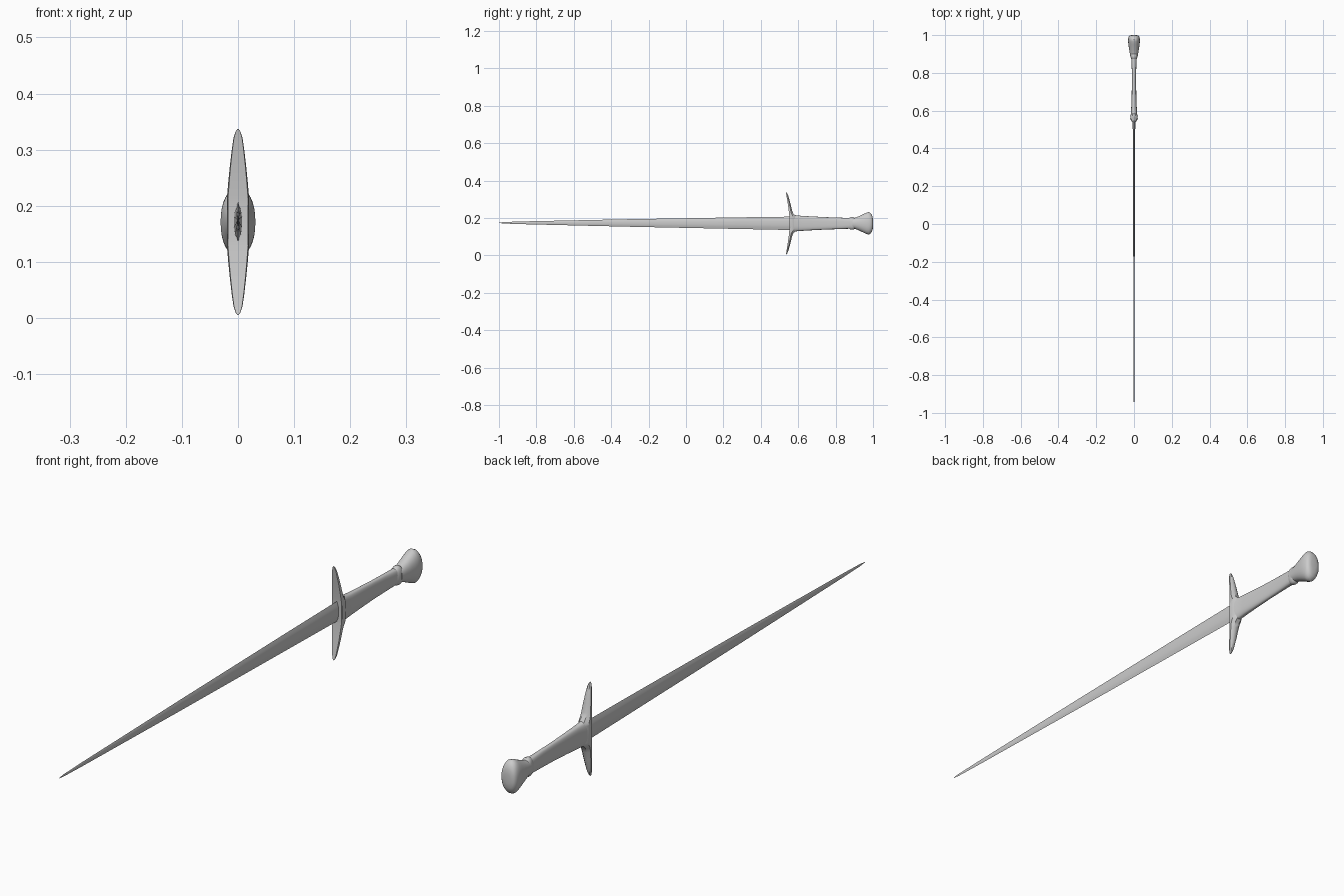
import bpy, bmesh, math

if "Cube" in bpy.data.objects:
    bpy.data.objects.remove(bpy.data.objects["Cube"])

ZC = 0.171  # height of the sword's axis


def loft(name, rings, angle=35):
    """Skin a list of equal-length point rings and cap both ends."""
    bm = bmesh.new()
    loops = [[bm.verts.new(p) for p in ring] for ring in rings]
    n = len(loops[0])
    for a, b in zip(loops, loops[1:]):
        for i in range(n):
            j = (i + 1) % n
            bm.faces.new((a[i], a[j], b[j], b[i]))
    bm.faces.new(loops[0][::-1])
    bm.faces.new(loops[-1])
    bmesh.ops.recalc_face_normals(bm, faces=bm.faces)
    mesh = bpy.data.meshes.new(name)
    bm.to_mesh(mesh)
    bm.free()
    ob = bpy.data.objects.new(name, mesh)
    bpy.context.collection.objects.link(ob)
    bpy.ops.object.select_all(action='DESELECT')
    ob.select_set(True)
    bpy.context.view_layer.objects.active = ob
    bpy.ops.object.shade_smooth_by_angle(angle=math.radians(angle))
    return ob


def oval(y, rx, rz, power=2.0, n=32):
    """Superellipse ring around the sword's axis."""
    ring = []
    for i in range(n):
        t = math.tau * i / n
        c, s = math.cos(t), math.sin(t)
        ring.append((rx * math.copysign(abs(c) ** (2 / power), c), y,
                     ZC + rz * math.copysign(abs(s) ** (2 / power), s)))
    return ring


def blade_ring(y, rx, rz, zc):
    """Flattened section with bevelled cutting edges."""
    prof = [(0, 1), (.75, .6), (1, .25), (1, -.25), (.75, -.6),
            (0, -1), (-.75, -.6), (-1, -.25), (-1, .25), (-.75, .6)]
    return [(rx * x, y, zc + rz * z) for x, z in prof]


# Long tapering blade
loft("blade", [blade_ring(*s) for s in [
    (-1.0, .0005, .001, .174), (-.975, .001, .004, .174), (-.87, .002, .0075, .174),
    (-.31, .0035, .020, .173), (.28, .0055, .031, .172), (.58, .007, .036, .171)]], 20)

# Crossguard: half-depth profile from centre to tip, mirrored up and down
# (distance from axis, half width, front y, back y)
half = [(0, .020, .553, .590), (.030, .020, .553, .590), (.042, .020, .552, .585),
        (.052, .019, .551, .574), (.070, .0175, .549, .567), (.100, .0145, .545, .560),
        (.130, .011, .540, .552), (.150, .008, .537, .546), (.161, .0045, .535, .541),
        (.166, .001, .534, .537)]


def guard_ring(d, w, f, b, sign):
    m = f + (b - f) * .55
    return [(x, y, ZC + sign * d) for x, y in
            [(-w * .9, f), (w * .9, f), (w, m), (w * .45, b), (-w * .45, b), (-w, m)]]


loft("crossguard", [guard_ring(*h, -1) for h in reversed(half)]
     + [guard_ring(*h, 1) for h in half[1:]], 40)

# Waisted grip flaring into the guard
loft("grip", [oval(y, rx, rz, 2.8) for y, rx, rz in [
    (.556, .020, .049), (.572, .019, .048), (.585, .016, .043), (.62, .0145, .040),
    (.68, .0125, .0365), (.75, .011, .033), (.81, .0115, .031), (.86, .0135, .029),
    (.91, .016, .028)]])

# Collar between grip and pommel
loft("collar", [oval(y, rx, rz, 2.4) for y, rx, rz in [
    (.872, .0135, .028), (.877, .016, .032), (.885, .018, .034),
    (.894, .0185, .034), (.901, .017, .029)]])

# Flared fishtail pommel
loft("pommel", [oval(y, rx, rz, 2.2) for y, rx, rz in [
    (.89, .020, .026), (.905, .0225, .030), (.925, .026, .038), (.95, .0295, .050),
    (.965, .031, .057), (.976, .031, .060), (.985, .030, .056), (.993, .0275, .047),
    (.998, .022, .033), (1.0, .012, .016)]])
